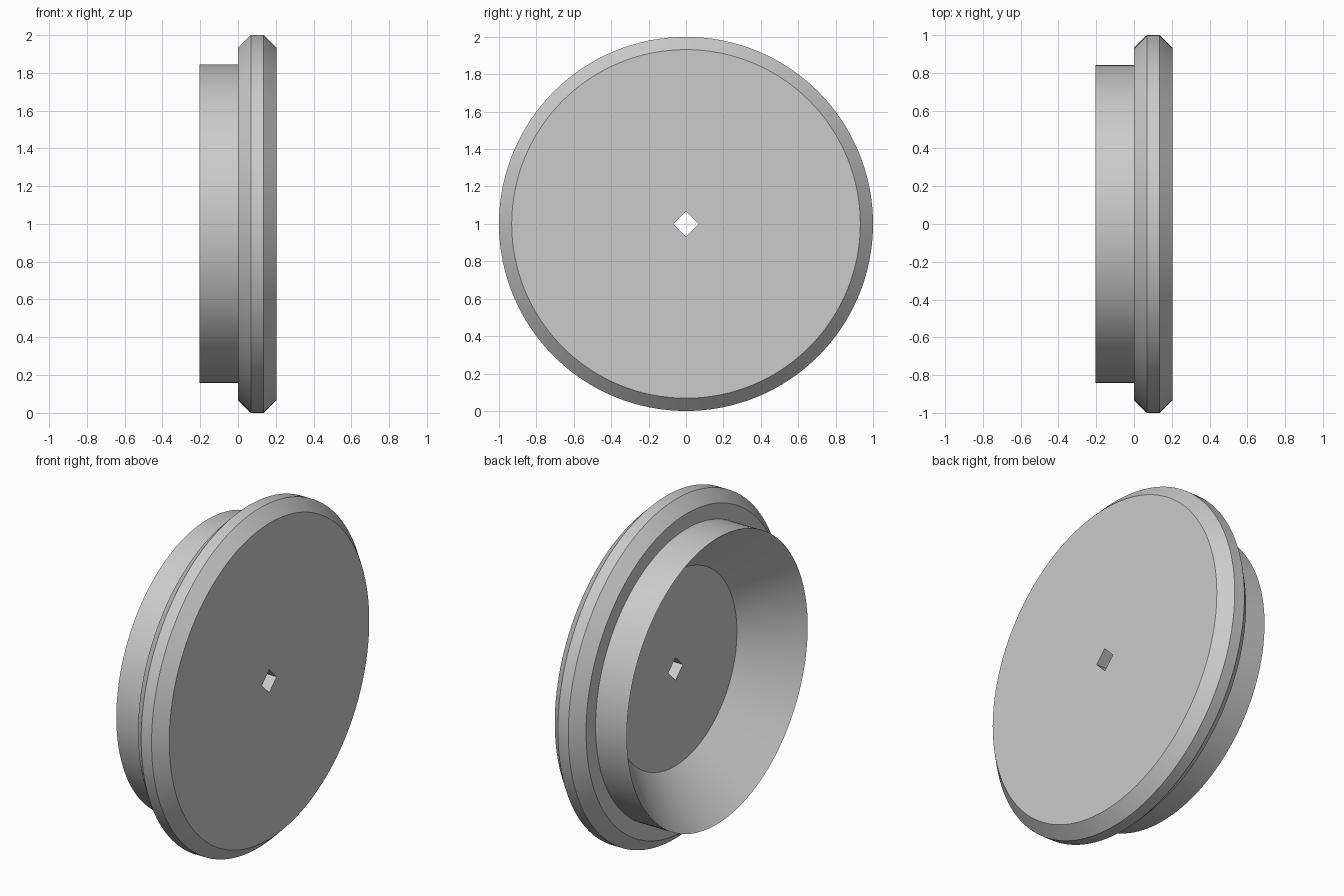
import bpy, bmesh
from math import radians, cos, sin, tau

if "Cube" in bpy.data.objects:
    bpy.data.objects.remove(bpy.data.objects["Cube"])

U = 0.068        # basic step of the design: bevels, hole and floor depth
CENTRE_Z = 1.0


def lathe_x(name, profile, sides):
    """Revolve (x, radius) points about the x axis and cap both ends."""
    bm = bmesh.new()
    rings = [[bm.verts.new((x, r * cos(tau * i / sides), r * sin(tau * i / sides)))
              for i in range(sides)] for x, r in profile]
    for a, b in zip(rings, rings[1:]):
        for i in range(sides):
            j = (i + 1) % sides
            bm.faces.new((a[i], a[j], b[j], b[i]))
    bm.faces.new(rings[0])
    bm.faces.new(rings[-1])
    bmesh.ops.recalc_face_normals(bm, faces=bm.faces[:])
    mesh = bpy.data.meshes.new(name)
    bm.to_mesh(mesh)
    bm.free()
    obj = bpy.data.objects.new(name, mesh)
    obj.location.z = CENTRE_Z
    bpy.context.collection.objects.link(obj)
    return obj


# Bevelled disc with a raised collar and a conical recess behind it
disc = lathe_x("flanged_disc", [
    (U, 0.572),                       # recess floor
    (-3 * U, 0.843), (0, 0.843),      # sharp collar rim and wall
    (0, 1 - U), (U, 1), (2 * U, 1), (3 * U, 1 - U),   # bevelled rim
], 128)

# Diamond-shaped through hole
cutter = lathe_x("hole_cutter", [(-0.5, U), (0.5, U)], 4)
cutter.hide_render = True

hole = disc.modifiers.new("centre_hole", 'BOOLEAN')
hole.operation = 'DIFFERENCE'
hole.solver = 'EXACT'
hole.object = cutter

bpy.context.view_layer.objects.active = disc
disc.select_set(True)
bpy.ops.object.modifier_apply(modifier=hole.name)
bpy.data.objects.remove(cutter)
bpy.ops.object.shade_smooth_by_angle(angle=radians(30))
